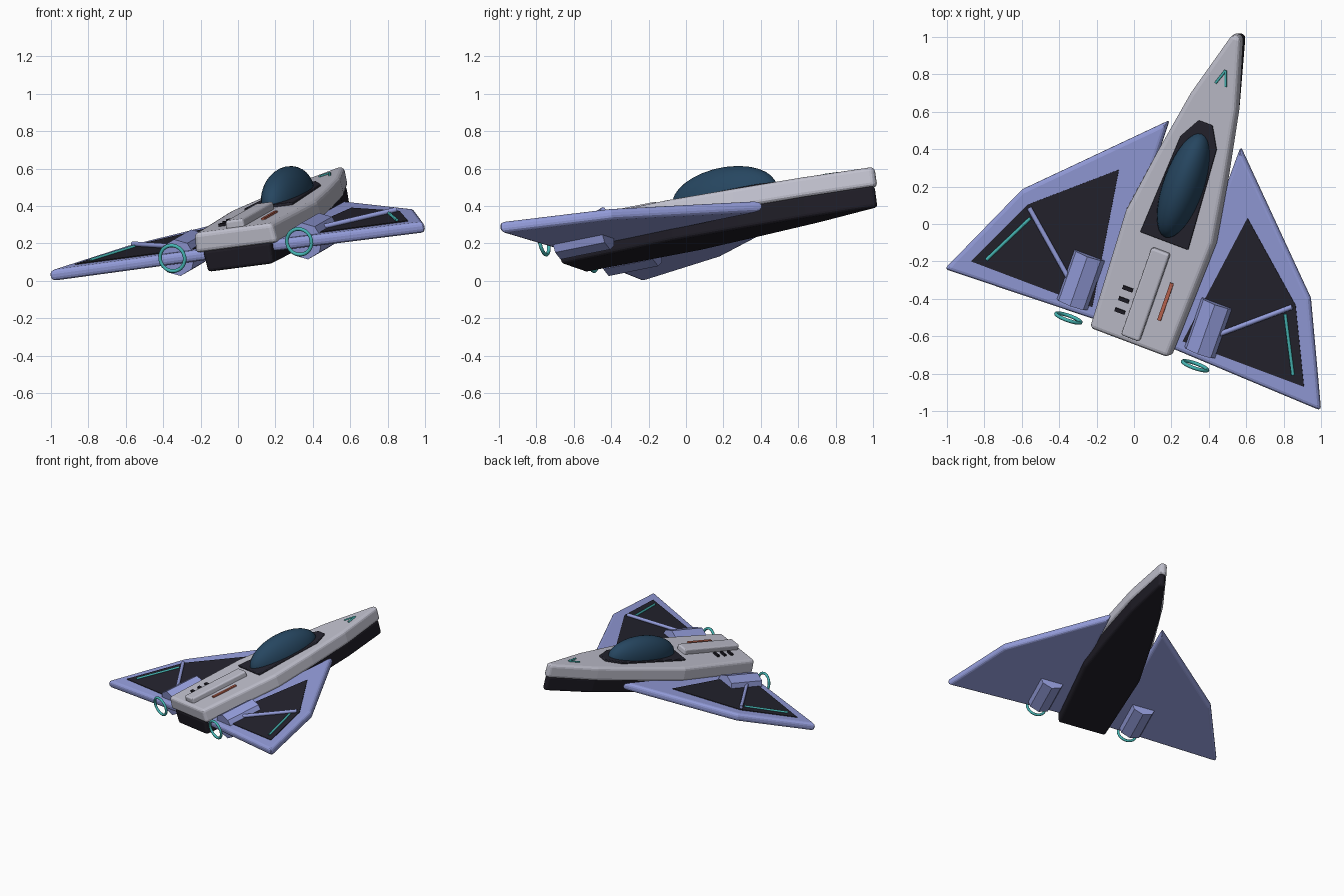
import bpy, bmesh, math
from mathutils import Vector, Matrix

if "Cube" in bpy.data.objects:
    bpy.data.objects.remove(bpy.data.objects["Cube"])

# Ship attitude: x to the right wing, y to the nose, z up
AX = Vector((0.929, -0.350, 0.121)).normalized()
AZ = AX.cross(Vector((0.317, 0.930, 0.185))).normalized()
AY = AZ.cross(AX)
POSE = Matrix.Translation((-0.005, -0.615, 0.156)) @ Matrix((AX, AY, AZ)).transposed().to_4x4()


def material(name, r, g, b):
    m = bpy.data.materials.new(name)
    lin = [((c / 255 + 0.055) / 1.055) ** 2.4 for c in (r, g, b)]
    m.diffuse_color = (*lin, 1)
    m.use_nodes = True
    m.node_tree.nodes["Principled BSDF"].inputs["Base Color"].default_value = m.diffuse_color
    return m


GREY = material("light_grey", 192, 192, 205)
LAVENDER = material("lavender", 148, 157, 219)
PANEL = material("dark_panel", 36, 35, 46)
BLACK = material("black_hull", 30, 28, 37)
GLASS = material("blue_glass", 38, 70, 96)
TEAL = material("teal", 70, 182, 180)
ORANGE = material("orange", 190, 102, 80)


def finish(name, bm, mat, bevel=0, smooth=False, angle=35):
    bmesh.ops.recalc_face_normals(bm, faces=bm.faces)
    me = bpy.data.meshes.new(name)
    bm.to_mesh(me)
    bm.free()
    ob = bpy.data.objects.new(name, me)
    bpy.context.collection.objects.link(ob)
    me.materials.append(mat)
    ob.matrix_world = POSE
    if bevel:
        mod = ob.modifiers.new("bevel", 'BEVEL')
        mod.width, mod.segments = bevel, 3
        mod.limit_method, mod.angle_limit = 'ANGLE', math.radians(30)
    if smooth:
        bpy.ops.object.select_all(action='DESELECT')
        ob.select_set(True)
        bpy.context.view_layer.objects.active = ob
        bpy.ops.object.shade_smooth_by_angle(angle=math.radians(angle))
    return ob


def prism(name, outline, z0, z1, mat, bevel=0, low=1.0, high=1.0):
    """Extrude a plan outline from z0 to z1, with x scaled at each end."""
    bm = bmesh.new()
    a = [bm.verts.new((x * low, y, z0)) for x, y in outline]
    b = [bm.verts.new((x * high, y, z1)) for x, y in outline]
    bm.faces.new(a)
    bm.faces.new(b)
    n = len(a)
    for i in range(n):
        j = (i + 1) % n
        bm.faces.new((a[i], a[j], b[j], b[i]))
    return finish(name, bm, mat, bevel)


def both_sides(half):
    return half + [(-x, y) for x, y in reversed(half)]


def box(name, x, y, z0, z1, hx, hy, mat, bevel=0):
    pts = [(x - hx, y - hy), (x + hx, y - hy), (x + hx, y + hy), (x - hx, y + hy)]
    return prism(name, pts, z0, z1, mat, bevel)


def rod(name, p, q, radius, mat, sides=8, smooth=True):
    p, q = Vector(p), Vector(q)
    d = q - p
    m = Matrix.Translation((p + q) / 2) @ d.to_track_quat('Z', 'Y').to_matrix().to_4x4()
    bm = bmesh.new()
    bmesh.ops.create_cone(bm, cap_ends=True, segments=sides, radius1=radius,
                          radius2=radius, depth=d.length, matrix=m)
    return finish(name, bm, mat, smooth=smooth, angle=50)


# Fuselage: pale upper shell over a narrower black keel
hull = both_sides([(0.235, -0.005), (0.262, 0.66), (0.205, 1.02), (0.137, 1.385), (0.025, 1.765)])
prism("upper_hull", hull, 0.02, 0.128, GREY, 0.022, 1.0, 0.95)
keel = both_sides([(0.195, 0.0), (0.23, 0.66), (0.18, 1.02), (0.12, 1.385), (0.022, 1.75)])
prism("lower_hull", keel, -0.09, 0.03, BLACK, 0.018, 0.96, 1.0)

# Cockpit
frame = both_sides([(0.138, 0.585), (0.104, 1.15), (0.04, 1.265)])
prism("canopy_frame", frame, 0.11, 0.142, PANEL, 0.006)
bm = bmesh.new()
bmesh.ops.create_uvsphere(bm, u_segments=32, v_segments=16, radius=1,
                          matrix=Matrix.Translation((0, 0.905, 0.13)) @ Matrix.Diagonal((0.11, 0.3, 0.156, 1)))
bmesh.ops.bisect_plane(bm, geom=bm.verts[:] + bm.edges[:] + bm.faces[:],
                       plane_co=(0, 0, 0.115), plane_no=(0, 0, -1), clear_outer=True)
finish("canopy", bm, GLASS, smooth=True)

# Rear deck details
box("spine_box", 0.003, 0.28, 0.11, 0.168, 0.052, 0.252, GREY, 0.012)
box("deck_stripe", 0.115, 0.277, 0.12, 0.138, 0.01, 0.107, ORANGE)
for i in range(3):
    box(f"vent_{i + 1}", -0.1, 0.143 + 0.064 * i, 0.12, 0.142, 0.028, 0.01, BLACK)

# Nose chevron and mirrored wing assemblies
wing = [(0.185, 0.03), (0.205, 1.185), (0.83, 0.55), (1.082, -0.003)]
inset = [(0.26, 0.09), (0.37, 0.842), (0.77, 0.49), (0.958, 0.091)]
for s, side in ((-1, "left"), (1, "right")):
    def flip(pts):
        return [(s * x, y) for x, y in pts]

    rod(side + "_nose_mark", (0.008, 1.57, 0.13), (0.008 + s * 0.029, 1.487, 0.13), 0.007, TEAL)
    prism(side + "_wing", flip(wing), -0.03, 0.03, LAVENDER, 0.022)
    prism(side + "_wing_panel", flip(inset), 0.027, 0.035, PANEL)

    # Faceted engine pod with exhaust ring
    rod(side + "_engine", (s * 0.367, 0.065, 0.0), (s * 0.367, 0.35, 0.0), 0.1, LAVENDER, 8, False)
    bm = bmesh.new()
    n, k, major, minor = 24, 8, 0.07, 0.01
    grid = []
    for i in range(n):
        t = 2 * math.pi * i / n
        ring = []
        for j in range(k):
            u = 2 * math.pi * j / k
            r = major + minor * math.cos(u)
            ring.append(bm.verts.new((s * 0.365 + r * math.cos(t), -0.015 + minor * math.sin(u),
                                      0.012 + r * math.sin(t))))
        grid.append(ring)
    for i in range(n):
        for j in range(k):
            bm.faces.new((grid[i][j], grid[(i + 1) % n][j],
                          grid[(i + 1) % n][(j + 1) % k], grid[i][(j + 1) % k]))
    finish(side + "_exhaust_ring", bm, TEAL, smooth=True, angle=60)

    # Wing brace and light strip
    rod(side + "_brace", (s * 0.42, 0.185, 0.045), (s * 0.757, 0.478, 0.045), 0.014, LAVENDER)
    rod(side + "_light_strip", (s * 0.733, 0.426, 0.038), (s * 0.882, 0.13, 0.038), 0.009, TEAL)
